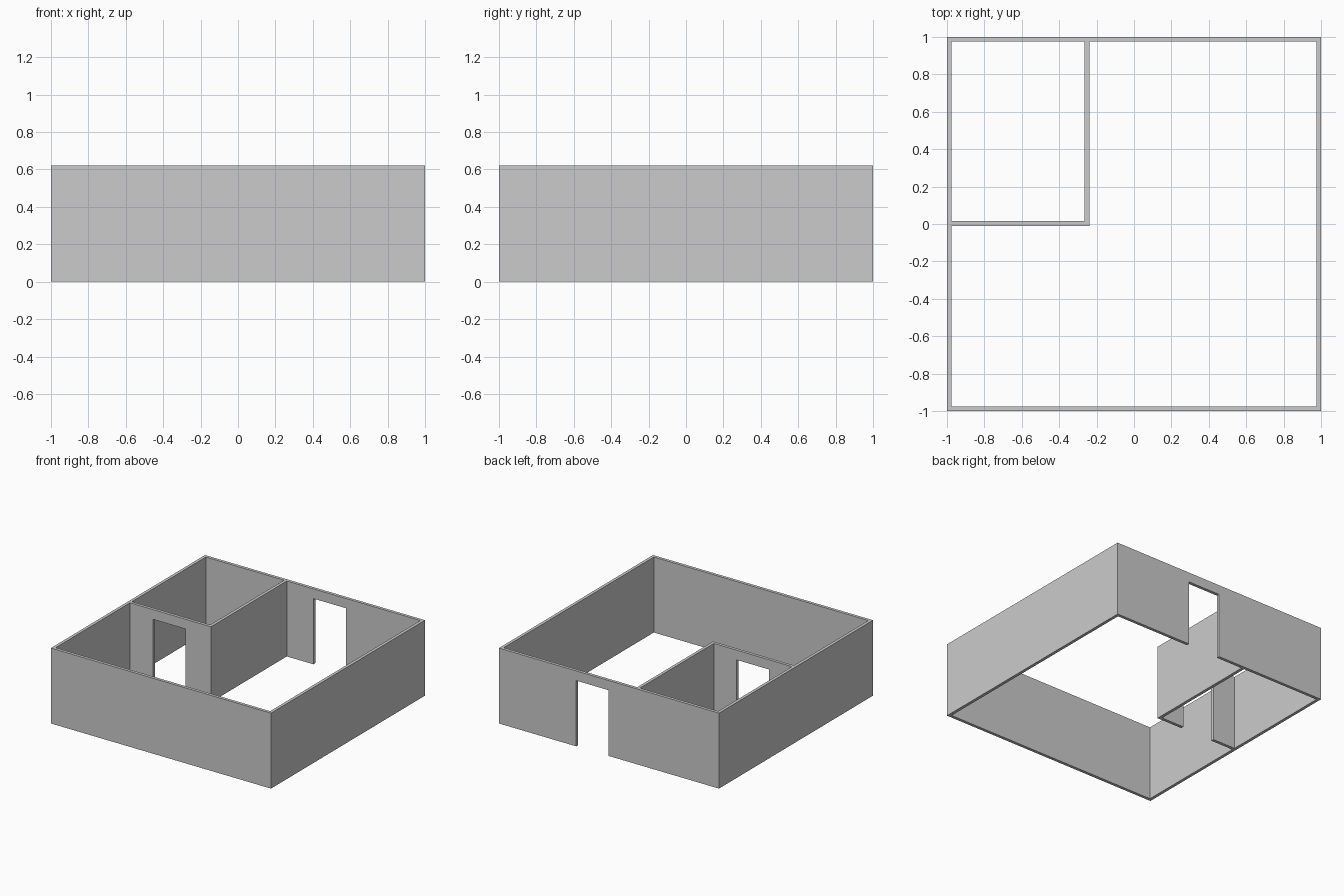
import bpy
import bmesh

if "Cube" in bpy.data.objects:
    bpy.data.objects.remove(bpy.data.objects["Cube"])

H = 0.62          # wall height
T = 0.025         # wall thickness
IN = 1 - T        # inner face of the outer walls
DOOR_H = 0.54
PX, PY = -0.239, -0.0095   # outer faces of the corner room partition


def box(name, x, y, z):
    """Box from (min, max) ranges."""
    bm = bmesh.new()
    bmesh.ops.create_cube(bm, size=1)
    for v in bm.verts:
        v.co = [r[0] if c < 0 else r[1] for c, r in zip(v.co, (x, y, z))]
    me = bpy.data.meshes.new(name)
    bm.to_mesh(me)
    bm.free()
    ob = bpy.data.objects.new(name, me)
    bpy.context.collection.objects.link(ob)
    return ob


def cut(target, x, y, z):
    cutter = box("cutter", x, y, z)
    mod = target.modifiers.new("cut", 'BOOLEAN')
    mod.operation = 'DIFFERENCE'
    mod.solver = 'EXACT'
    mod.object = cutter
    bpy.context.view_layer.objects.active = target
    bpy.ops.object.modifier_apply(modifier=mod.name)
    bpy.data.objects.remove(cutter)


# Solid block, hollowed into rooms
walls = box("house_walls", (-1, 1), (-1, 1), (0, H))
through = (-0.1, H + 0.1)
cut(walls, (PX, IN), (-IN, IN), through)              # main room, right part
cut(walls, (-IN, PX + 0.2), (-IN, PY), through)       # main room, front left part
cut(walls, (-IN, PX - T), (PY + T, IN), through)      # small corner room

# Doorways
cut(walls, (0.003, 0.298), (IN - 0.05, 1.05), (-0.1, DOOR_H))           # back wall
cut(walls, (-0.767, -0.472), (PY - 0.05, PY + 0.07), (-0.1, DOOR_H))    # partition
